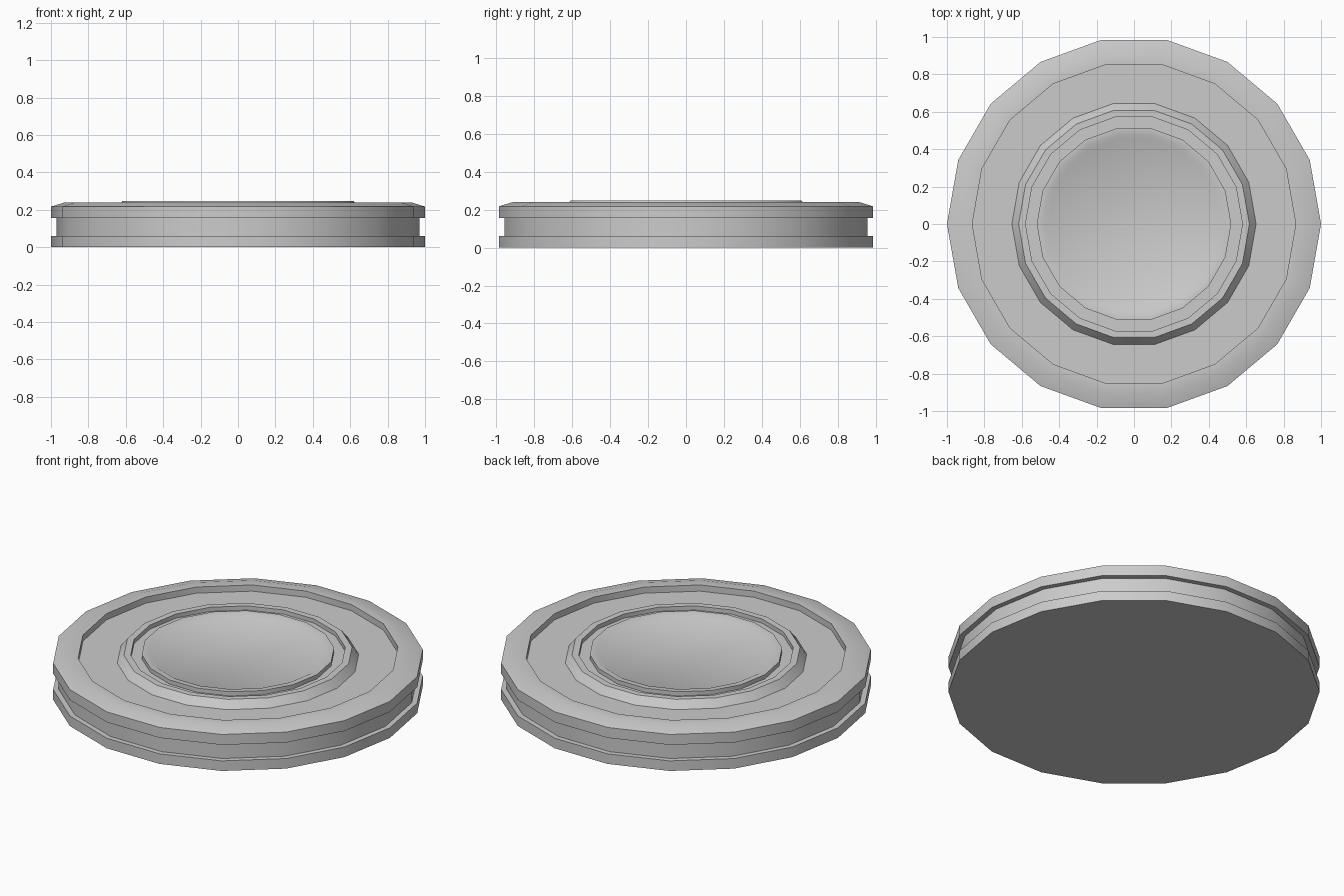
import bpy, bmesh, math

if "Cube" in bpy.data.objects:
    bpy.data.objects.remove(bpy.data.objects["Cube"])

SIDES = 18


def lathe(name, profile):
    """Revolve an (r, z) profile, ending in flat caps, around z."""
    bm = bmesh.new()
    rings = []
    for r, z in profile:
        rings.append([bm.verts.new((r * math.cos(2 * math.pi * i / SIDES),
                                    r * math.sin(2 * math.pi * i / SIDES), z))
                      for i in range(SIDES)])
    for a, b in zip(rings, rings[1:]):
        for i in range(SIDES):
            j = (i + 1) % SIDES
            bm.faces.new((a[i], a[j], b[j], b[i]))
    bm.faces.new(rings[0][::-1])
    bm.faces.new(rings[-1])
    bmesh.ops.recalc_face_normals(bm, faces=bm.faces)
    mesh = bpy.data.meshes.new(name)
    bm.to_mesh(mesh)
    bm.free()
    obj = bpy.data.objects.new(name, mesh)
    bpy.context.collection.objects.link(obj)
    bpy.context.view_layer.objects.active = obj
    obj.select_set(True)
    bpy.ops.object.shade_smooth_by_angle(angle=math.radians(30))
    obj.select_set(False)
    return obj


lathe("round_platform", [
    # lower rim, side groove, upper rim with bevel
    (1.0, 0.0), (1.0, 0.06), (0.97, 0.06), (0.97, 0.155),
    (1.0, 0.155), (1.0, 0.217), (0.924, 0.24), (0.865, 0.24),
    # recessed walkway
    (0.865, 0.203), (0.653, 0.203),
    # raised ring with a groove in its top
    (0.617, 0.248), (0.58, 0.248), (0.58, 0.223), (0.52, 0.223),
    (0.52, 0.248), (0.487, 0.248),
    # dished centre floor
    (0.46, 0.233),
])
